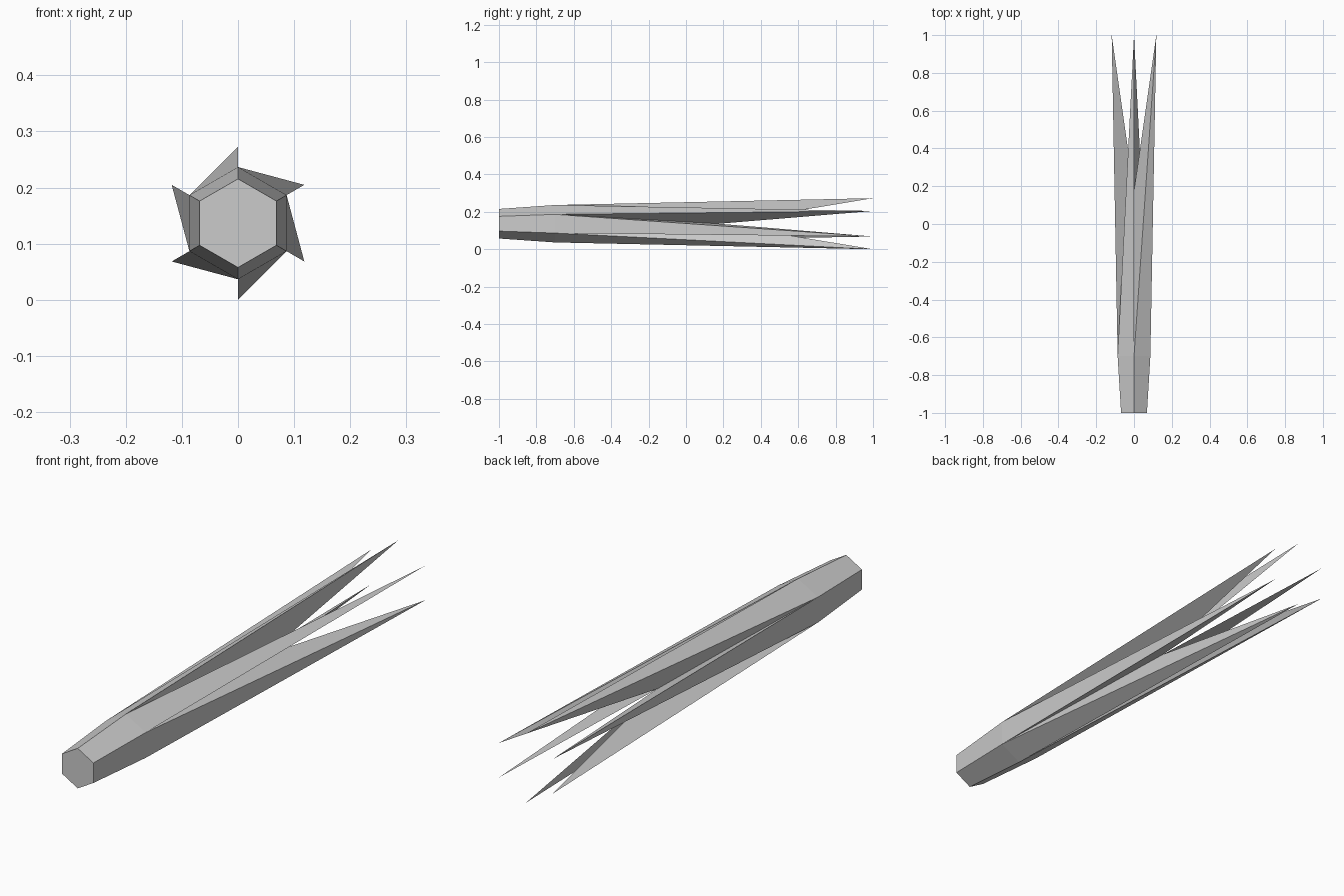
import bpy, bmesh
from math import radians, cos, sin

if "Cube" in bpy.data.objects:
    bpy.data.objects.remove(bpy.data.objects["Cube"])

SIDES = 6
CENTRE_Z = 0.1365


def ring(bm, radius, y):
    # ring of points around the y axis, one at the very top
    pts = []
    for k in range(SIDES):
        a = radians(90 + 360 / SIDES * k)
        pts.append(bm.verts.new((radius * cos(a), y, CENTRE_Z + radius * sin(a))))
    return pts


bm = bmesh.new()
butt = ring(bm, 0.079, -1.0)
shoulder = ring(bm, 0.1, -0.7)
tips = ring(bm, 0.1365, 1.0)
pit = bm.verts.new((0, 0.175, CENTRE_Z))

# Closed butt end
bm.faces.new(butt)
for k in range(SIDES):
    n = (k + 1) % SIDES
    # Tapered butt panel
    bm.faces.new((butt[k], butt[n], shoulder[n], shoulder[k]))
    # Twisted spike: outer face and two faces running into the central pit
    bm.faces.new((shoulder[k], shoulder[n], tips[k]))
    bm.faces.new((shoulder[n], pit, tips[k]))
    bm.faces.new((pit, shoulder[k], tips[k]))
bmesh.ops.recalc_face_normals(bm, faces=bm.faces[:])

mesh = bpy.data.meshes.new("spiked_shaft")
bm.to_mesh(mesh)
bm.free()
bpy.context.collection.objects.link(bpy.data.objects.new("spiked_shaft", mesh))
